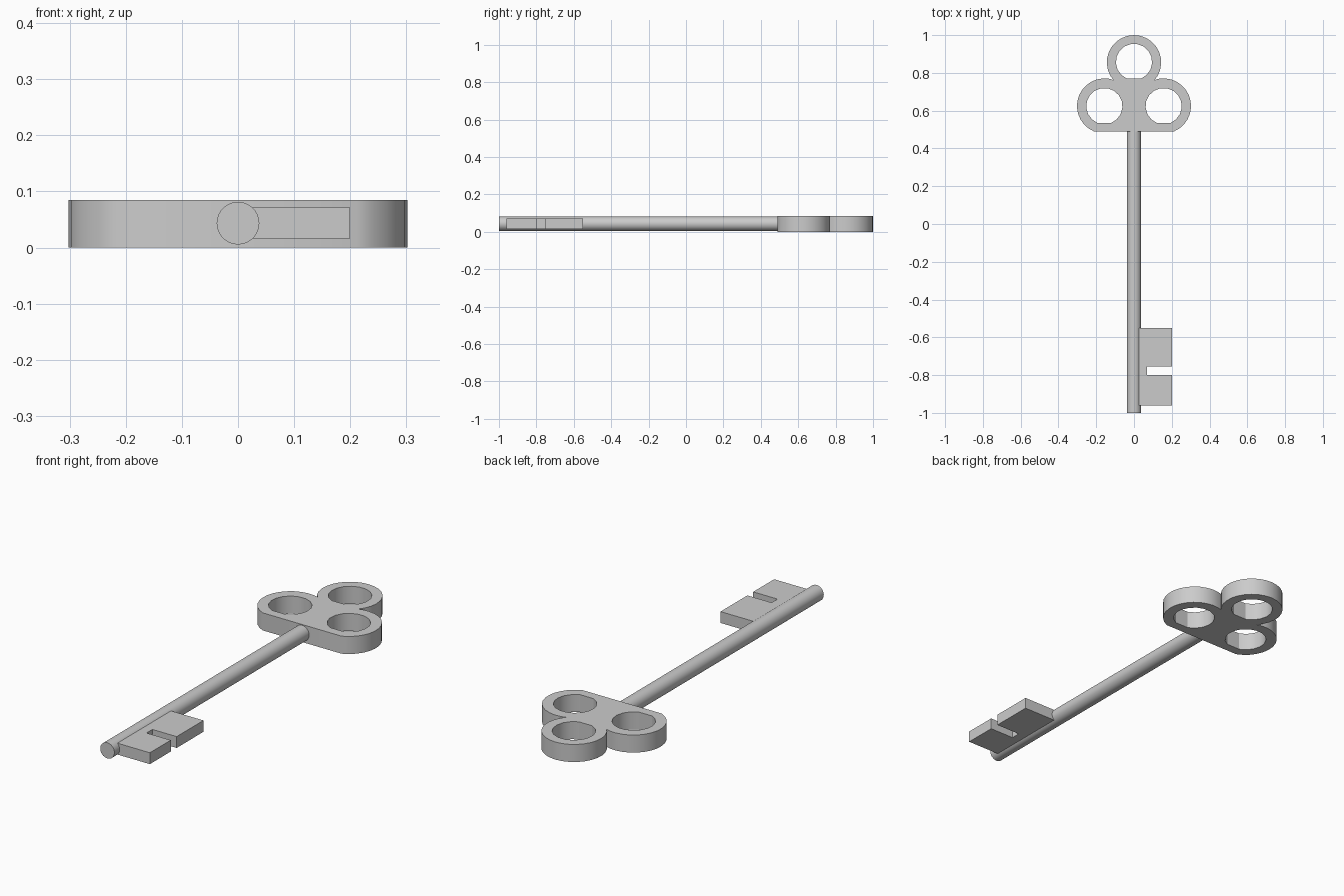
import bpy
from math import cos, sin, radians, pi

if "Cube" in bpy.data.objects:
    bpy.data.objects.remove(bpy.data.objects["Cube"])


def arc(cx, cy, r, a0, a1, n):
    """Points along an arc, angles in degrees."""
    return [(cx + r * cos(radians(a0 + (a1 - a0) * i / n)),
             cy + r * sin(radians(a0 + (a1 - a0) * i / n))) for i in range(n + 1)]


def plate(name, loops, z0, z1):
    """Flat extruded plate; loops after the first are holes."""
    cu = bpy.data.curves.new(name, 'CURVE')
    cu.dimensions = '2D'
    cu.fill_mode = 'BOTH'
    cu.extrude = (z1 - z0) / 2
    for pts in loops:
        sp = cu.splines.new('POLY')
        sp.points.add(len(pts) - 1)
        for p, (x, y) in zip(sp.points, pts):
            p.co = (x, y, 0, 1)
        sp.use_cyclic_u = True
    ob = bpy.data.objects.new(name, cu)
    ob.location.z = (z0 + z1) / 2
    bpy.context.collection.objects.link(ob)
    finish(ob)
    bpy.ops.object.convert(target='MESH')
    finish(bpy.context.object)


def finish(ob):
    bpy.ops.object.select_all(action='DESELECT')
    ob.select_set(True)
    bpy.context.view_layer.objects.active = ob
    if ob.type == 'MESH':
        bpy.ops.object.shade_smooth_by_angle(angle=radians(32))


# Trefoil bow: two side lobes and a top lobe with a flat base
right = arc(0.156, 0.625, 0.146, -67.5, 112.5, 14)
top = arc(0, 0.856, 0.144, -43, 223, 20)
left = [(-x, y) for x, y in reversed(right)]

# Finger holes, each with a flat bottom edge
holes = [arc(x, y, 0.096, -68, 248, 15)
         for x, y in ((-0.157, 0.624), (0.157, 0.624), (0, 0.858))]
plate("bow", [right + top + left] + holes, 0, 0.085)

# Round shaft
bpy.ops.mesh.primitive_cylinder_add(vertices=32, radius=0.038, depth=1.5,
                                    location=(0, -0.25, 0.0435),
                                    rotation=(pi / 2, 0, 0))
shaft = bpy.context.object
shaft.name = "shaft"
finish(shaft)

# Notched bit
plate("bit", [[(0.022, -0.96), (0.2, -0.96), (0.2, -0.8), (0.07, -0.8),
               (0.07, -0.755), (0.2, -0.755), (0.2, -0.55), (0.022, -0.55)]],
      0.016, 0.071)
